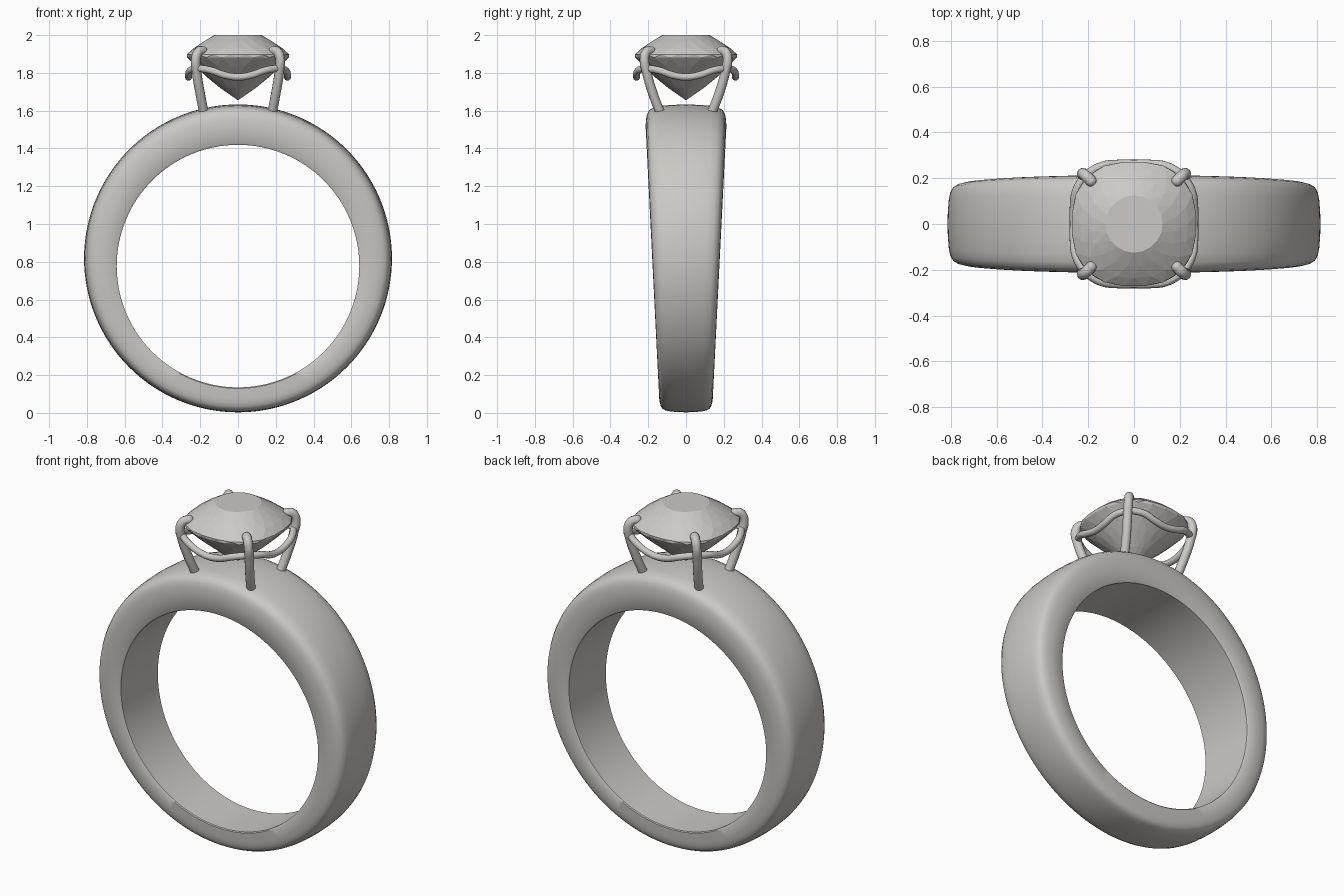
import bpy, bmesh, math
from mathutils import Vector

cube = bpy.data.objects.get("Cube")
if cube:
    bpy.data.objects.remove(cube, do_unlink=True)

metal = bpy.data.materials.new("pale silver")
metal.use_nodes = True
colour = (0.6, 0.585, 0.56, 1)
metal.diffuse_color = colour
metal.node_tree.nodes["Principled BSDF"].inputs["Base Color"].default_value = colour


def finish(bm, name, smooth=True):
    bmesh.ops.recalc_face_normals(bm, faces=bm.faces)
    mesh = bpy.data.meshes.new(name)
    bm.to_mesh(mesh)
    bm.free()
    mesh.materials.append(metal)
    ob = bpy.data.objects.new(name, mesh)
    bpy.context.collection.objects.link(ob)
    if smooth:
        bpy.ops.object.select_all(action='DESELECT')
        ob.select_set(True)
        bpy.context.view_layer.objects.active = ob
        bpy.ops.object.shade_smooth_by_angle(angle=math.radians(40))
    return ob


def bridge(bm, a, b):
    n = len(a)
    for i in range(n):
        bm.faces.new((a[i], a[(i + 1) % n], b[(i + 1) % n], b[i]))


# Band: domed section swept round, wider and thicker toward the top
half = [(0.97, 0), (1, 0.04), (1, 0.45), (0.985, 0.62), (0.95, 0.76),
        (0.89, 0.86), (0.78, 0.925), (0.6, 0.965), (0.3, 0.99)]
section = half + [(0, 1)] + [(-u, t) for u, t in reversed(half)]
bm = bmesh.new()
rings = []
STEPS = 128
for k in range(STEPS):
    a = math.tau * k / STEPS
    s, c = math.sin(a), math.cos(a)
    inner = Vector((0.642 * s, 0, 0.777 + 0.642 * c))
    outer = Vector((0.815 * s, 0, 0.818 + 0.815 * c))
    ring = []
    for u, t in section:
        p = inner.lerp(outer, t)
        width = 0.138 + 0.05 * p.z
        ring.append(bm.verts.new((p.x, u * width, p.z)))
    rings.append(ring)
for k in range(STEPS):
    bridge(bm, rings[k], rings[(k + 1) % STEPS])
finish(bm, "band")

# Gem: staggered facet rings on a cushion outline
SIDES = 20


def cushion(a, r, z, square):
    n = 2 + square
    d = (abs(math.cos(a)) ** n + abs(math.sin(a)) ** n) ** (-1 / n)
    return (r * d * math.cos(a), r * d * math.sin(a), z)


levels = [(0.125, 2.0, 0), (0.185, 1.965, 0.15), (0.236, 1.93, 0.3), (0.272, 1.897, 0.5),
          (0.27, 1.882, 0.5), (0.225, 1.835, 0.4), (0.165, 1.778, 0.2), (0.095, 1.72, 0)]
bm = bmesh.new()
rings = []
for k, (r, z, square) in enumerate(levels):
    rings.append([bm.verts.new(cushion(math.tau * (i + k % 2 / 2) / SIDES, r, z, square))
                  for i in range(SIDES)])
bm.faces.new(rings[0])
for k in range(len(rings) - 1):
    a, b = rings[k], rings[k + 1]
    shift = k % 2
    for i in range(SIDES):
        j = (i + 1) % SIDES
        if shift:
            bm.faces.new((a[i], b[i], b[j]))
            bm.faces.new((a[i], b[j], a[j]))
        else:
            bm.faces.new((a[i], b[i], a[j]))
            bm.faces.new((a[j], b[i], b[j]))
culet = bm.verts.new((0, 0, 1.655))
for i in range(SIDES):
    bm.faces.new((rings[-1][i], rings[-1][(i + 1) % SIDES], culet))
finish(bm, "gem", smooth=False)


# Round wire along a smooth path through a few points
def wire(name, points, radius):
    curve = bpy.data.curves.new(name, 'CURVE')
    curve.dimensions = '3D'
    curve.bevel_depth = radius
    curve.bevel_resolution = 4
    curve.use_fill_caps = True
    spline = curve.splines.new('BEZIER')
    spline.resolution_u = 8
    spline.bezier_points.add(len(points) - 1)
    for bp, p in zip(spline.bezier_points, points):
        bp.co = p
        bp.handle_left_type = bp.handle_right_type = 'AUTO'
    curve.materials.append(metal)
    ob = bpy.data.objects.new(name, curve)
    bpy.context.collection.objects.link(ob)


# Four prongs, each with a rounded tip folded over the gem
prong = [(0.18, 0.135, 1.585), (0.2, 0.175, 1.69), (0.218, 0.207, 1.8),
         (0.222, 0.22, 1.88), (0.208, 0.208, 1.912), (0.188, 0.188, 1.918)]
for sx, side in ((1, "left"), (-1, "right")):
    for sy, end in ((-1, "front"), (1, "back")):
        path = [(sx * x, sy * y, z) for x, y, z in prong]
        wire(f"prong_{end}_{side}", path, 0.025)
        bm = bmesh.new()
        bmesh.ops.create_uvsphere(bm, u_segments=16, v_segments=10, radius=0.025)
        bmesh.ops.translate(bm, vec=path[-1], verts=bm.verts)
        finish(bm, f"prong_tip_{end}_{side}")

# Gallery rail: one dipping arc on each side, joined at the prongs
arc = [(0.215, 0.21, 1.825), (0.253, 0.14, 1.812), (0.262, 0.07, 1.788)]
arc = arc + [(0.262, 0, 1.778)] + [(x, -y, z) for x, y, z in reversed(arc)]
for k, side in enumerate(("left", "back", "right", "front")):
    c, s = round(math.cos(k * math.pi / 2)), round(math.sin(k * math.pi / 2))
    wire(f"gallery_rail_{side}", [(c * x - s * y, s * x + c * y, z) for x, y, z in arc], 0.019)
